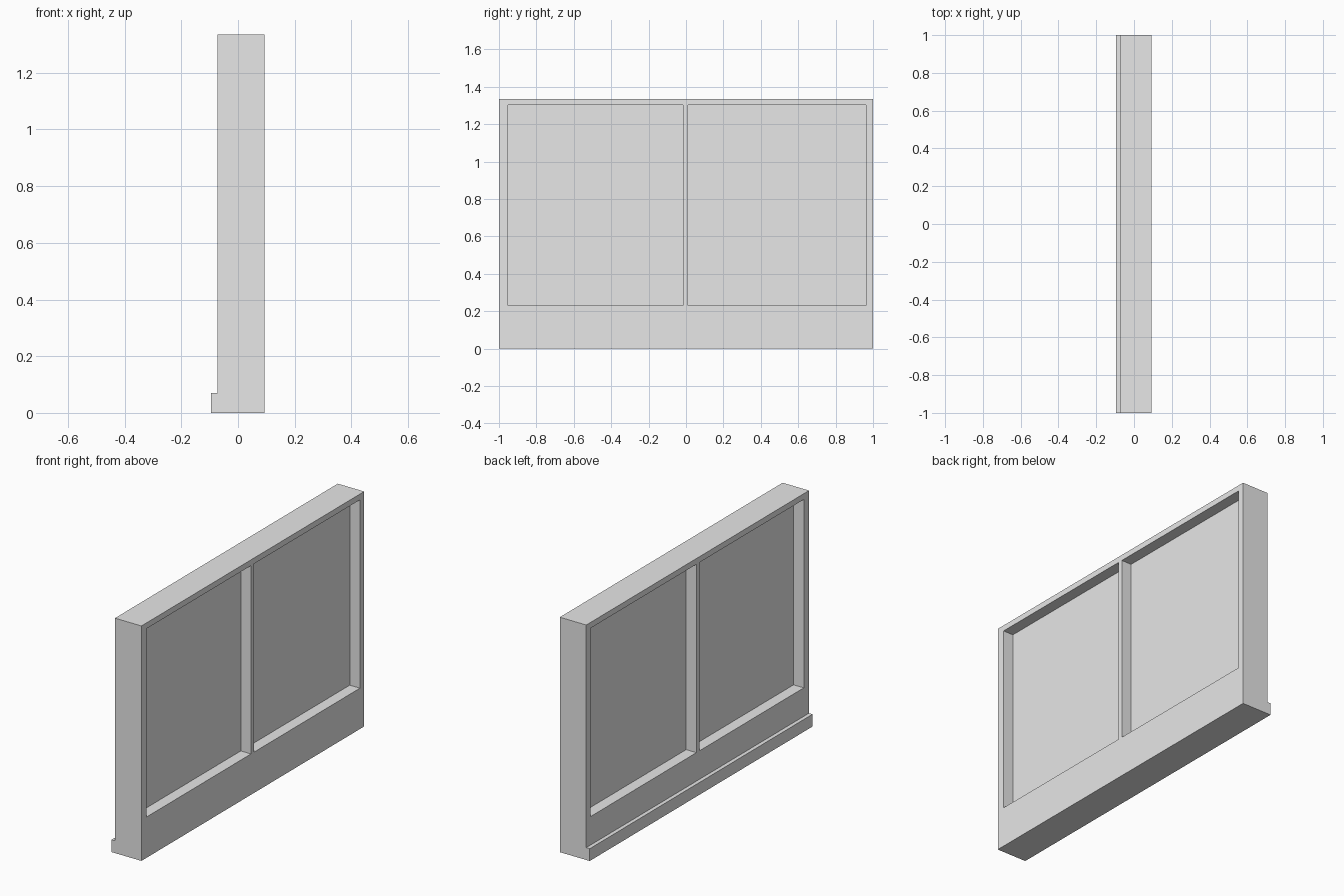
import bpy
import bmesh

cube = bpy.data.objects.get("Cube")
if cube:
    bpy.data.objects.remove(cube, do_unlink=True)

# One flat colour for everything
grey = bpy.data.materials.new("light grey")
grey.use_nodes = True
GREY = (0.8, 0.8, 0.8, 1)
grey.diffuse_color = GREY
grey.node_tree.nodes["Principled BSDF"].inputs["Base Color"].default_value = GREY

# Wall dimensions
X_BACK, X_FRONT = -0.073, 0.093
HEIGHT = 1.335
SILL, LINTEL = 0.232, 1.302
RECESS = 0.064
BAYS = {"near": (-0.953, -0.016), "far": (0.011, 0.962)}


def add_object(name, bm):
    bmesh.ops.recalc_face_normals(bm, faces=bm.faces)
    mesh = bpy.data.meshes.new(name)
    bm.to_mesh(mesh)
    bm.free()
    mesh.materials.append(grey)
    obj = bpy.data.objects.new(name, mesh)
    bpy.context.collection.objects.link(obj)
    return obj


def box(name, xs, ys, zs):
    bm = bmesh.new()
    bmesh.ops.create_cube(bm, size=1)
    for v in bm.verts:
        v.co = [lo + (c + 0.5) * (hi - lo) for c, (lo, hi) in zip(v.co, (xs, ys, zs))]
    return add_object(name, bm)


# Wall slab with two shallow panels sunk into each side
wall = box("wall_frame", (X_BACK, X_FRONT), (-1, 1), (0, HEIGHT))
for bay, ys in BAYS.items():
    sides = {"outer": (X_FRONT - RECESS, X_FRONT + 0.1),
             "inner": (X_BACK - 0.1, X_BACK + RECESS)}
    for side, xs in sides.items():
        cutter = box(f"{bay}_{side}_recess_cutter", xs, ys, (SILL, LINTEL))
        cutter.hide_render = True
        cutter.hide_set(True)
        cutter.display_type = 'WIRE'
        cut = wall.modifiers.new(cutter.name, 'BOOLEAN')
        cut.operation = 'DIFFERENCE'
        cut.solver = 'EXACT'
        cut.object = cutter

# Skirting strip along the foot of the inner side
box("skirting_board", (-0.095, X_BACK), (-1, 1), (0, 0.07))
